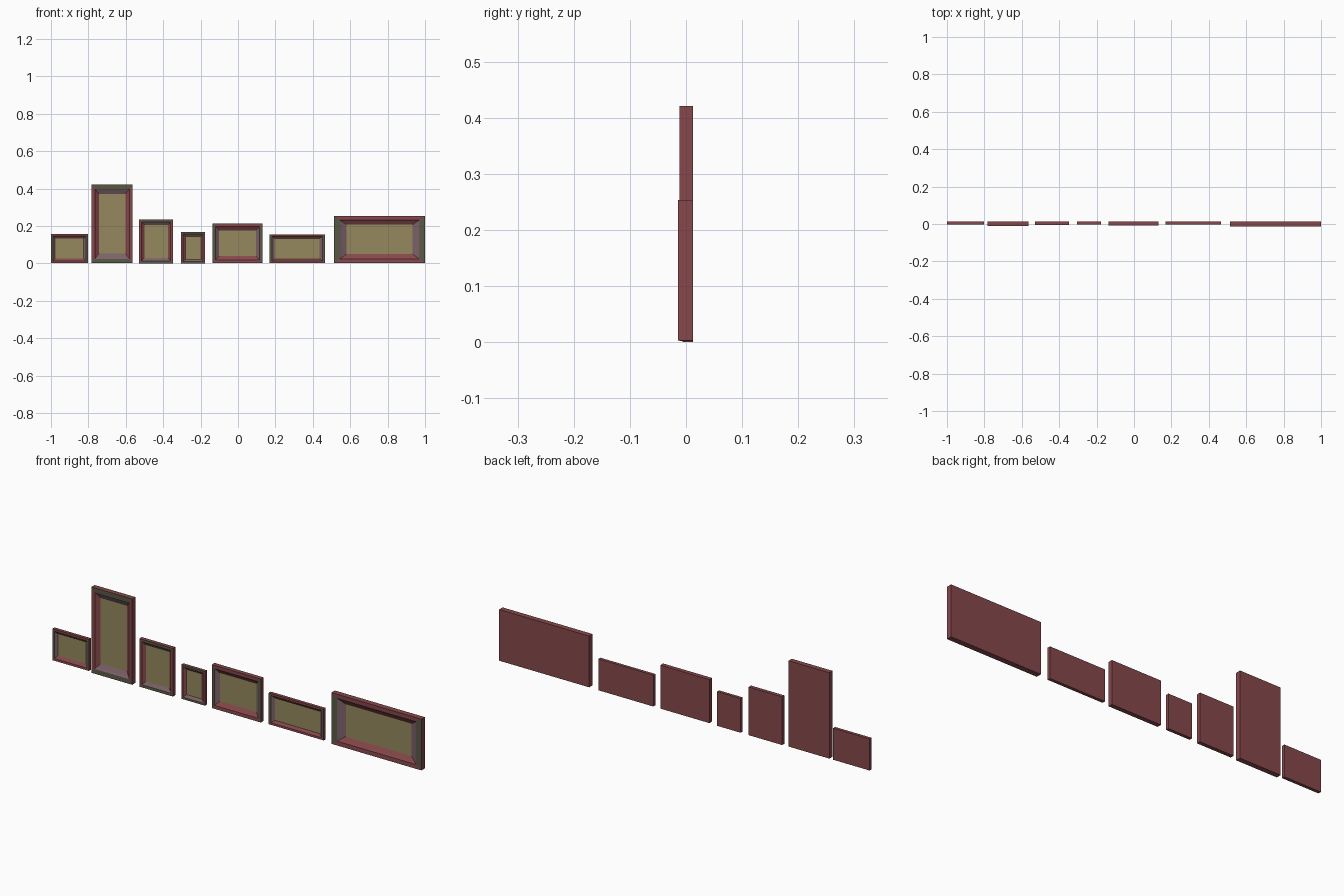
import bpy, bmesh

if "Cube" in bpy.data.objects:
    bpy.data.objects.remove(bpy.data.objects["Cube"])

def material(name, rgb):
    m = bpy.data.materials.new(name)
    m.diffuse_color = (*rgb, 1)
    m.use_nodes = True
    m.node_tree.nodes["Principled BSDF"].inputs["Base Color"].default_value = m.diffuse_color
    return m

MATS = [material("red_wood", (0.24, 0.065, 0.07)),
        material("olive_edge", (0.10, 0.10, 0.06)),
        material("mauve_trim", (0.20, 0.12, 0.14)),
        material("khaki_panel", (0.30, 0.25, 0.11))]
RED, OLIVE, MAUVE, KHAKI = range(4)
BACK = 0.0125

# moulding cross-section: (fraction of border inwards, fraction of depth)
PROFILE = [(0, 0), (0, 1), (0.45, 0.97), (0.58, 0.78), (1.0, 0.35)]

# one picture frame: stepped mitred moulding, recessed panel, closed back
def picture_frame(name, x0, x1, z0, z1, front, bx, bz):
    bm = bmesh.new()
    rings = []
    for t, d in PROFILE:
        y = BACK + (front - BACK) * d
        a, b, c, e = x0 + bx * t, x1 - bx * t, z0 + bz * t, z1 - bz * t
        rings.append([bm.verts.new(p) for p in
                      ((a, y, c), (b, y, c), (b, y, e), (a, y, e))])
    wide = (x1 - x0) > (z1 - z0)
    for k in range(len(rings) - 1):
        r, s = rings[k], rings[k + 1]
        for i in range(4):
            j = (i + 1) % 4
            f = bm.faces.new((r[i], r[j], s[j], s[i]))
            short_side = (i % 2 == 1) == wide
            if k > 0 and short_side:
                f.material_index = OLIVE if k == 1 else MAUVE
    bm.faces.new(rings[-1]).material_index = KHAKI
    bm.faces.new(rings[0][::-1])
    bmesh.ops.recalc_face_normals(bm, faces=bm.faces[:])
    me = bpy.data.meshes.new(name)
    bm.to_mesh(me)
    bm.free()
    for m in MATS:
        me.materials.append(m)
    ob = bpy.data.objects.new(name, me)
    bpy.context.collection.objects.link(ob)

# row of frames: x range, z range, front y, side border, top border
FRAMES = [
    (-1.00, -0.803, 0.003, 0.157, -0.003, 0.022, 0.024),
    (-0.783, -0.563, 0.003, 0.422, -0.0120, 0.039, 0.050),
    (-0.528, -0.347, 0.001, 0.236, -0.006, 0.028, 0.029),
    (-0.304, -0.176, 0.001, 0.168, -0.003, 0.022, 0.022),
    (-0.135, 0.130, 0.003, 0.215, -0.009, 0.034, 0.037),
    (0.168, 0.465, 0.003, 0.156, -0.003, 0.028, 0.022),
    (0.514, 1.00, 0.004, 0.254, -0.0140, 0.066, 0.046),
]
low = min(f[2] for f in FRAMES)
for n, (x0, x1, z0, z1, front, bx, bz) in enumerate(FRAMES, 1):
    picture_frame(f"picture_frame_{n}", x0, x1, z0 - low, z1 - low, front, bx, bz)
